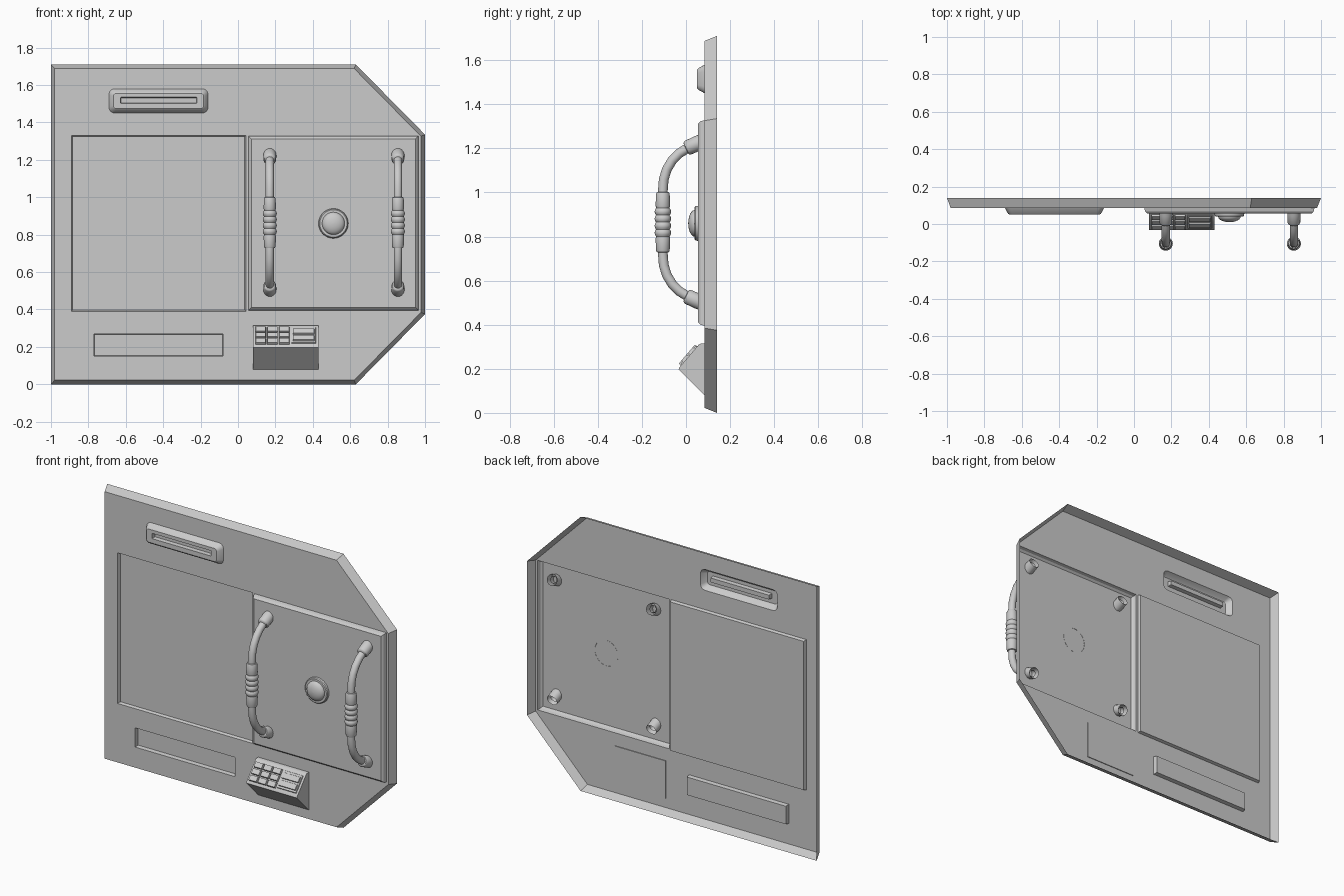
import bpy, bmesh, math
from mathutils import Vector

if "Cube" in bpy.data.objects:
    bpy.data.objects.remove(bpy.data.objects["Cube"])


def rect(x0, x1, z0, z1, y, inset=0.0, r=0.0):
    """Rectangle ring in the xz plane, optionally with rounded corners."""
    x0, x1, z0, z1 = x0 + inset, x1 - inset, z0 + inset, z1 - inset
    if r == 0:
        return [(x0, y, z0), (x1, y, z0), (x1, y, z1), (x0, y, z1)]
    pts = []
    for cx, cz, a0 in ((x0 + r, z0 + r, 180), (x1 - r, z0 + r, 270),
                       (x1 - r, z1 - r, 0), (x0 + r, z1 - r, 90)):
        for k in range(5):
            a = math.radians(a0 + k * 22.5)
            pts.append((cx + r * math.cos(a), y, cz + r * math.sin(a)))
    return pts


def loft(bm, rings, cap_start=False, cap_end=False):
    """Skin a list of equal-length rings, return vertex rings."""
    vr = [[bm.verts.new(p) for p in ring] for ring in rings]
    n = len(vr[0])
    for a, b in zip(vr, vr[1:]):
        for i in range(n):
            j = (i + 1) % n
            bm.faces.new((a[i], a[j], b[j], b[i]))
    if cap_start:
        bm.faces.new(vr[0][::-1])
    if cap_end:
        bm.faces.new(vr[-1])
    return vr


def ring_edges(bm, ring):
    return [bm.edges.get((ring[i], ring[(i + 1) % len(ring)])) for i in range(len(ring))]


def finish(bm, name, face_front=False, angle=35):
    bmesh.ops.recalc_face_normals(bm, faces=bm.faces[:])
    if face_front and sum(f.normal.y * f.calc_area() for f in bm.faces) > 0:
        bmesh.ops.reverse_faces(bm, faces=bm.faces[:])
    me = bpy.data.meshes.new(name)
    bm.to_mesh(me)
    bm.free()
    ob = bpy.data.objects.new(name, me)
    bpy.context.collection.objects.link(ob)
    bpy.ops.object.select_all(action='DESELECT')
    ob.select_set(True)
    bpy.context.view_layer.objects.active = ob
    bpy.ops.object.shade_smooth_by_angle(angle=math.radians(angle))
    return ob


def sweep(bm, x, path, sides=20, cap_end=False):
    """Tube through (y, z, radius) points in the plane at x."""
    rings = []
    for i, (y, z, r) in enumerate(path):
        a, b = path[max(i - 1, 0)], path[min(i + 1, len(path) - 1)]
        t = Vector((0, b[0] - a[0], b[1] - a[1])).normalized()
        nrm = Vector((0, -t.z, t.y))
        rings.append([Vector((x, y, z)) + r * (math.cos(w) * Vector((1, 0, 0)) + math.sin(w) * nrm)
                      for w in (2 * math.pi * k / sides for k in range(sides))])
    loft(bm, rings, cap_end=cap_end)


# Front panel: open-backed shell with recesses and raised door
F = 0.085
bm = bmesh.new()
back = [(-1, 0), (0.63, 0), (1, 0.375), (1, 1.335), (0.63, 1.71), (-1, 1.71)]
front = [(-0.98, 0.022), (0.621, 0.022), (0.978, 0.384), (0.978, 1.326), (0.621, 1.688), (-0.98, 1.688)]
rim = loft(bm, [[(x, 0.14, z) for x, z in back], [(x, F, z) for x, z in front]])
edges = ring_edges(bm, rim[-1])

screen = (-0.89, 0.042, 0.39, 1.33)
tray = (-0.77, -0.08, 0.15, 0.27)
door = (0.055, 0.965, 0.395, 1.328)
slot = (-0.69, -0.16, 1.45, 1.58)
gap = (-0.628, -0.22, 1.502, 1.535)
features = [
    [rect(*screen, F), rect(*screen, F + 0.018, 0.006)],
    [rect(*tray, F), rect(*tray, F + 0.025, 0.004)],
    [rect(*door, F), rect(*door, 0.066, 0.005), rect(*door, 0.055, 0.016)],
    [rect(*slot, F, 0, 0.03), rect(*slot, 0.056, 0.016, 0.022), rect(*slot, 0.05, 0.024, 0.016),
     rect(*gap, 0.05, 0, 0.003), rect(*gap, 0.075, 0.003, 0.003)],
]
for rings in features:
    edges += ring_edges(bm, loft(bm, rings, cap_end=True)[0])
bmesh.ops.triangle_fill(bm, edges=edges, use_beauty=True, use_dissolve=False)
finish(bm, "front_panel", face_front=True, angle=30)

# Door handles: bent tube, foot collars and ribbed grip
MID = 0.865


def flip(path):
    return [(y, 2 * MID - z, r) for y, z, r in path]


arm = [(0.085, 1.237, 0.021), (0.04, 1.217, 0.022), (0.005, 1.2, 0.022), (-0.03, 1.178, 0.022),
       (-0.063, 1.145, 0.022), (-0.087, 1.105, 0.022), (-0.101, 1.06, 0.022), (-0.105, 1.01, 0.022)]
collar = [(0.1, 1.241, 0.034), (0.055, 1.224, 0.035), (0.008, 1.203, 0.034),
          (0.001, 1.2, 0.029), (-0.001, 1.199, 0.02)]
grip = [(1.003, 0.02), (1.0, 0.028), (0.993, 0.031), (0.94, 0.033), (0.93, 0.03)]
for k in range(4):
    z = 0.913 - k * 0.032
    grip += [(z + 0.008, 0.036), (z, 0.0375), (z - 0.008, 0.036), (z - 0.016, 0.031)]
grip += [(0.79, 0.033), (0.737, 0.031), (0.73, 0.028), (0.727, 0.02)]
for x, side in ((0.17, "left"), (0.855, "right")):
    bm = bmesh.new()
    sweep(bm, x, arm + flip(arm)[::-1])
    sweep(bm, x, collar)
    sweep(bm, x, flip(collar))
    sweep(bm, x, [(-0.105, z, r) for z, r in grip])
    finish(bm, side + "_handle", angle=40)

# Round door knob with base ring
bm = bmesh.new()
prof = [(0.056, 0.08), (0.044, 0.078), (0.039, 0.073), (0.04, 0.063), (0.045, 0.06)]
prof += [(0.04 - 0.03 * math.sin(a), 0.06 * math.cos(a) + 0.0005)
         for a in (math.radians(d) for d in range(0, 91, 15))]
sweep(bm, 0.51, [(y, 0.86, r) for y, r in prof], sides=32, cap_end=True)
finish(bm, "door_knob")

# Keypad housing: wedge prism
bm = bmesh.new()
wedge = [(0.09, 0.08), (0.083, 0.08), (-0.033, 0.198), (-0.03, 0.207), (0.058, 0.31), (0.068, 0.315), (0.09, 0.315)]
loft(bm, [[(x, y, z) for y, z in wedge] for x in (0.08, 0.43)], True, True)
finish(bm, "keypad_housing")

# Keys and readout on the sloping face
U = Vector((0, 0.088, 0.103))
N = Vector((0, -0.103, 0.088)).normalized()


def key(bm, x0, x1, u0, u1, h0, h1, t=0.003):
    rings = []
    for h, i in ((h0, 0), (h1, t)):
        v = i / U.length
        rings.append([Vector((x, -0.03, 0.207)) + U * u + N * h for x, u in
                      ((x0 + i, u0 + v), (x1 - i, u0 + v), (x1 - i, u1 - v), (x0 + i, u1 - v))])
    loft(bm, rings, True, True)


bm = bmesh.new()
for c in range(3):
    for r in range(3):
        key(bm, 0.092 + c * 0.063, 0.15 + c * 0.063, 0.06 + r * 0.3, 0.33 + r * 0.3, -0.003, 0.013)
finish(bm, "keypad_keys")
bm = bmesh.new()
key(bm, 0.284, 0.418, 0.1, 0.92, -0.003, 0.006)
for u in (0.2, 0.54):
    key(bm, 0.292, 0.41, u, u + 0.28, 0.003, 0.013)
finish(bm, "keypad_readout")
